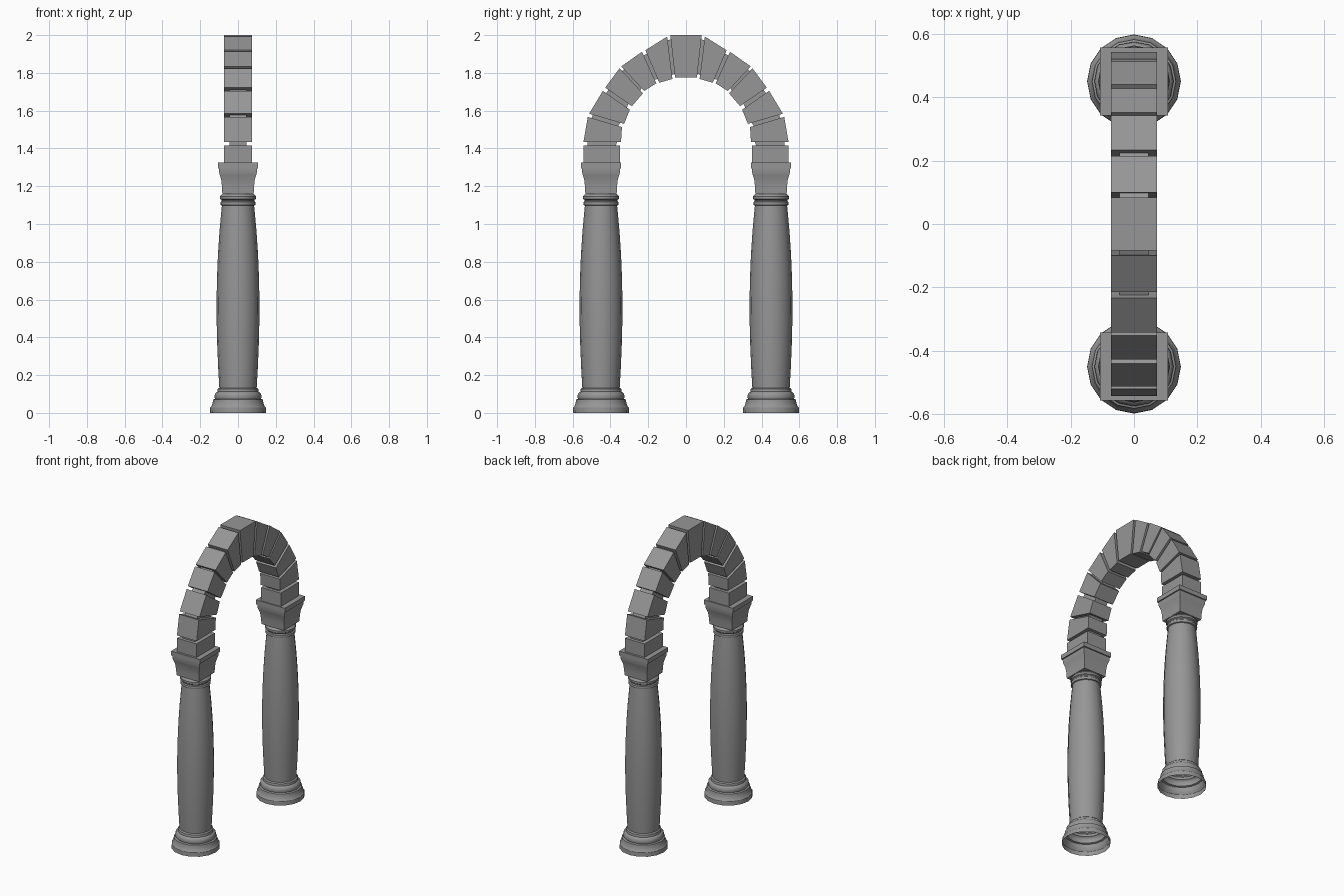
import bpy, bmesh, math

if "Cube" in bpy.data.objects:
    bpy.data.objects.remove(bpy.data.objects["Cube"])

stone = bpy.data.materials.new("grey_stone")
stone.diffuse_color = (0.30, 0.305, 0.30, 1)
stone.use_nodes = True
stone.node_tree.nodes["Principled BSDF"].inputs["Base Color"].default_value = stone.diffuse_color
Y = 0.45  # column offset from the centre


def finish(name, bm, angle=35):
    bmesh.ops.recalc_face_normals(bm, faces=bm.faces)
    me = bpy.data.meshes.new(name)
    bm.to_mesh(me)
    bm.free()
    ob = bpy.data.objects.new(name, me)
    bpy.context.collection.objects.link(ob)
    me.materials.append(stone)
    bpy.ops.object.select_all(action='DESELECT')
    ob.select_set(True)
    bpy.context.view_layer.objects.active = ob
    bpy.ops.object.shade_smooth_by_angle(angle=math.radians(angle))
    return ob


def loft(bm, rings, cap_start=False, cap_end=False):
    loops = [[bm.verts.new(p) for p in r] for r in rings]
    n = len(loops[0])
    for a, b in zip(loops, loops[1:]):
        for i in range(n):
            j = (i + 1) % n
            bm.faces.new((a[i], a[j], b[j], b[i]))
    if cap_start:
        bm.faces.new(loops[0])
    if cap_end:
        bm.faces.new(loops[-1])


def lathe(name, profile, y, n=16, turn=0.0, scale=1.0, caps=(False, False)):
    bm = bmesh.new()
    rings = [[(r * scale * math.cos(turn + 2 * math.pi * i / n),
               y + r * scale * math.sin(turn + 2 * math.pi * i / n), z)
              for i in range(n)] for r, z in profile]
    loft(bm, rings, *caps)
    return finish(name, bm)


# profiles as (radius, height)
base = [(.148, 0), (.147, .028), (.140, .037), (.134, .055), (.132, .07), (.122, .074),
        (.125, .085), (.122, .10), (.116, .108), (.109, .112), (.107, .127), (.099, .133)]
shaft = [(.099, .133), (.105, .24), (.110, .36), (.113, .48), (.1135, .6), (.111, .72),
         (.106, .84), (.098, .96), (.089, 1.06), (.085, 1.10)]
collar = [(.085, 1.097), (.092, 1.10), (.094, 1.108), (.092, 1.116), (.086, 1.121),
          (.088, 1.128), (.095, 1.133), (.095, 1.146), (.089, 1.153), (.080, 1.162)]
capital = [(.083, 1.160), (.085, 1.20), (.089, 1.235), (.096, 1.258), (.100, 1.272),
           (.101, 1.293), (.107, 1.295), (.107, 1.325)]

for side, s in (("left", -1), ("right", 1)):
    lathe(side + "_column_base", base, s * Y)
    lathe(side + "_column_shaft", shaft, s * Y)
    lathe(side + "_column_collar", collar, s * Y)
    lathe(side + "_capital", capital, s * Y, 4, math.pi / 4, math.sqrt(2), (True, True))

# arch stones: start and end joint of each, (outer y, z, inner y, z)
joints = [((.543, 1.32, .35, 1.32), (.543, 1.415, .35, 1.415)),
          ((.543, 1.434, .344, 1.434), (.520, 1.567, .339, 1.513)),
          ((.513, 1.584, .328, 1.530), (.440, 1.705, .297, 1.605)),
          ((.428, 1.722, .286, 1.624), (.352, 1.824, .228, 1.692)),
          ((.343, 1.834, .222, 1.704), (.233, 1.912, .157, 1.745)),
          ((.215, 1.920, .142, 1.748), (.100, 1.992, .072, 1.768)),
          ((.083, 2.0, .058, 1.775), (-.083, 2.0, -.058, 1.775))]
path = joints + [tuple((-y, z, -v, w) for y, z, v, w in reversed(j)) for j in reversed(joints[:-1])]


def section(j, inset):
    y, z, v, w = j
    d = math.hypot(y - v, z - w)
    t = inset / d
    a = (y + (v - y) * t, z + (w - z) * t)
    b = (v + (y - v) * t, w + (z - w) * t)
    h = 0.073 - inset * 1.3
    return [(-h, *a), (h, *a), (h, *b), (-h, *b)]


# one continuous arch with recessed mortar between stones
rings = []
for i, (p, q) in enumerate(path):
    if i:
        rings.append(section(p, 0.021))
    rings += [section(p, 0), section(q, 0)]
    if i < len(path) - 1:
        rings.append(section(q, 0.021))
bm = bmesh.new()
loft(bm, rings, True, True)
finish("arch_stones", bm, 5)
